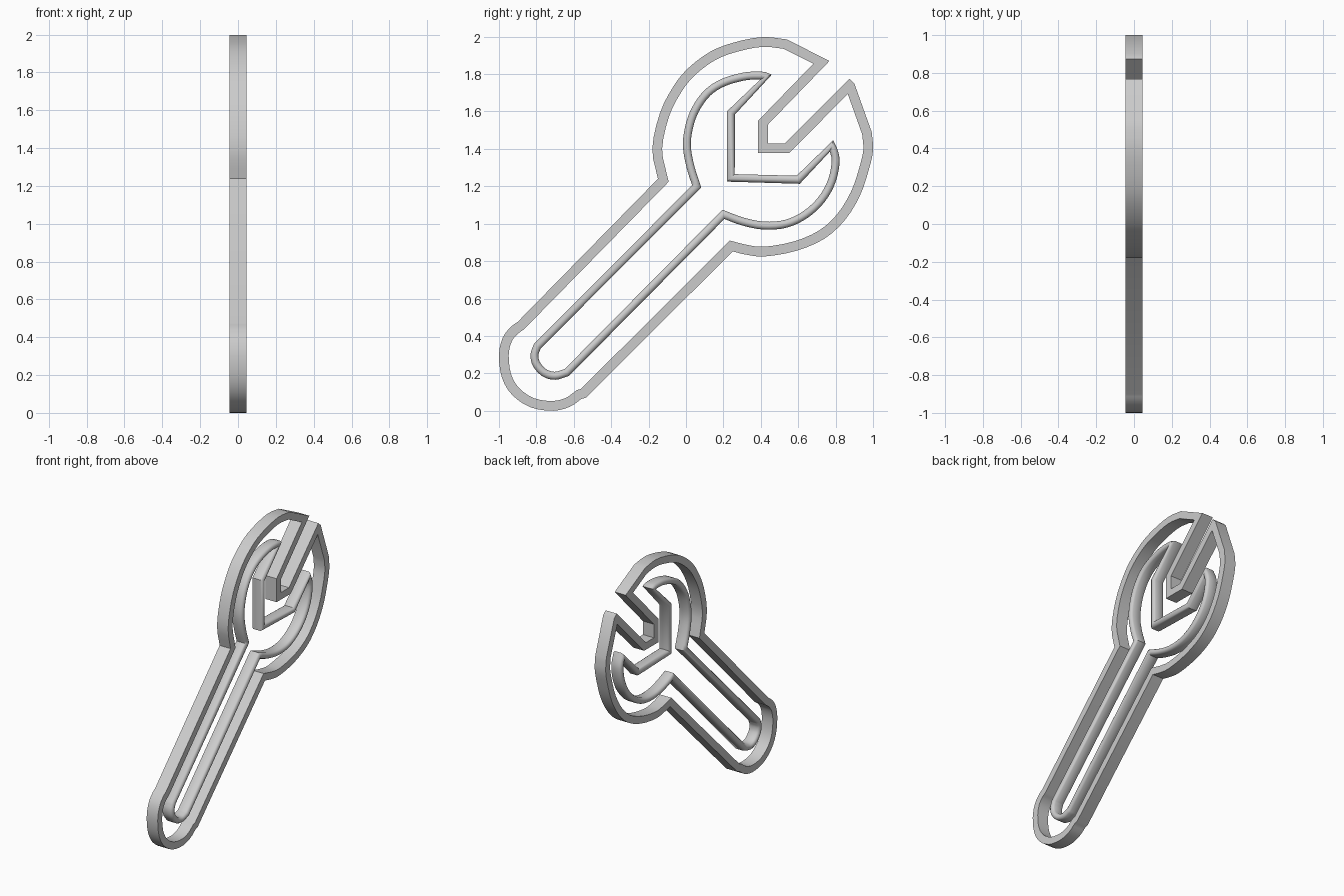
import bpy, bmesh, math
from mathutils import Vector

if "Cube" in bpy.data.objects:
    bpy.data.objects.remove(bpy.data.objects["Cube"])


def smooth_run(pts, steps):
    """Catmull-Rom through one run of points; a two-point run stays straight."""
    pts = [Vector(p) for p in pts]
    if len(pts) == 2:
        return pts[:1]
    ext = [2 * pts[0] - pts[1]] + pts + [2 * pts[-1] - pts[-2]]
    out = []
    for a, b, c, d in zip(ext, ext[1:], ext[2:], ext[3:]):
        for i in range(steps):
            t = i / steps
            out.append(0.5 * (2 * b + (c - a) * t + (2 * a - 5 * b + 4 * c - d) * t * t
                              + (3 * b - a - 3 * c + d) * t ** 3))
    return out


def closed_path(runs, steps):
    """Join runs into a loop; each run ends on the first point of the next."""
    path = []
    for run, nxt in zip(runs, runs[1:] + runs[:1]):
        path += smooth_run(run + [nxt[0]], steps)
    return path


def sweep(name, path, section, limit, angle):
    """Sweep a closed (inset, x) section along a clockwise loop in the yz plane."""
    bm = bmesh.new()
    rings, n = [], len(path)
    for i, p in enumerate(path):
        d1 = (p - path[i - 1]).normalized()
        d2 = (path[(i + 1) % n] - p).normalized()
        n1, n2 = Vector((d1.y, -d1.x)), Vector((d2.y, -d2.x))
        m = (n1 + n2).normalized()
        m *= min(limit, 1 / max(m.dot(n1), 0.05))
        rings.append([bm.verts.new((x, p.x + m.x * o, p.y + m.y * o)) for o, x in section])
    k = len(section)
    for i in range(n):
        r, s = rings[i], rings[(i + 1) % n]
        for j in range(k):
            bm.faces.new((r[j], s[j], s[(j + 1) % k], r[(j + 1) % k]))
    bmesh.ops.recalc_face_normals(bm, faces=bm.faces)
    me = bpy.data.meshes.new(name)
    bm.to_mesh(me)
    bm.free()
    ob = bpy.data.objects.new(name, me)
    bpy.context.collection.objects.link(ob)
    bpy.context.view_layer.objects.active = ob
    ob.select_set(True)
    bpy.ops.object.shade_smooth_by_angle(angle=math.radians(angle))
    ob.select_set(False)
    return ob


H, W = .045, .052

# Outer cutting wall: outer edge of the wall, traced clockwise from the neck
outer_runs = [
    [(-.15, 1.24), (-.18, 1.40), (-.14, 1.59), (-.07, 1.73), (.01, 1.83), (.13, 1.92),
     (.26, 1.97), (.41, 1.998)],
    [(.54, 1.985)], [(.767, 1.87)], [(.438, 1.53)], [(.438, 1.43)], [(.53, 1.43)],
    [(.873, 1.775)], [(.90, 1.75)],
    [(.993, 1.49), (1.0, 1.39), (.975, 1.28), (.93, 1.15), (.85, 1.02), (.74, .92),
     (.59, .855), (.42, .825), (.32, .835)],
    [(.25, .852)], [(-.535, .07)],
    [(-.56, .063), (-.62, .022), (-.71, 0), (-.83, .018), (-.93, .085), (-.985, .18),
     (-1.0, .30), (-.98, .39), (-.94, .445)],
    [(-.90, .475)],
]
sweep("outer_cutting_wall", closed_path(outer_runs, 3),
      [(0, -H), (W, -H), (W, H), (0, H)], 3, 30)

# Inner rounded bead: centre line traced clockwise from the neck
inner_runs = [
    [(.057, 1.20), (.025, 1.30), (.005, 1.41), (.015, 1.51), (.05, 1.61), (.115, 1.70),
     (.20, 1.755), (.31, 1.787), (.39, 1.792)],
    [(.432, 1.788)], [(.24, 1.592)], [(.24, 1.245)], [(.60, 1.235)],
    [(.78, 1.418), (.80, 1.34), (.78, 1.23), (.725, 1.13), (.64, 1.05), (.535, 1.0),
     (.415, .99), (.30, 1.013)],
    [(.20, 1.05)],
    [(-.637, .205), (-.70, .187), (-.757, .203), (-.80, .25), (-.81, .30)],
    [(-.795, .345)],
]
R = .022
FLAT = H - R
section = [(R * math.cos(a), R * math.sin(a) + math.copysign(FLAT, math.sin(a)))
           for a in (math.pi * (i + .5) / 6 for i in range(12))]
sweep("inner_bead", closed_path(inner_runs, 4), section, 1.35, 40)
